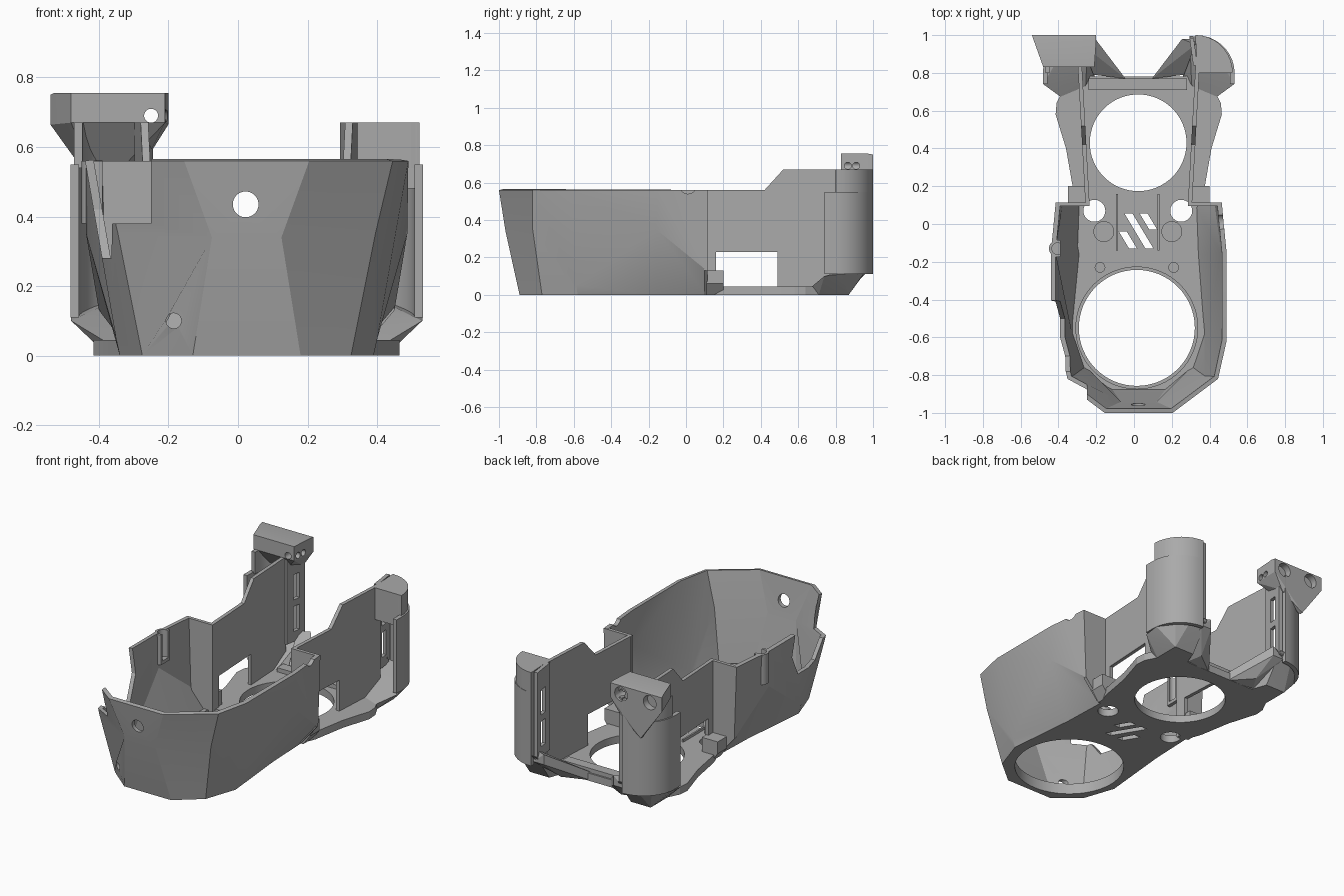
import bpy, bmesh, math
from mathutils import Vector

if "Cube" in bpy.data.objects:
    bpy.data.objects.remove(bpy.data.objects["Cube"])

CX = 0.025  # mirror plane of the body
GREY = (0.4, 0.4, 0.4, 1)
mat = bpy.data.materials.new("plain grey")
mat.use_nodes = True
mat.diffuse_color = GREY
mat.node_tree.nodes["Principled BSDF"].inputs["Base Color"].default_value = GREY


def finish(name, bm, recalc=True):
    if recalc:
        bmesh.ops.recalc_face_normals(bm, faces=bm.faces)
    me = bpy.data.meshes.new(name)
    bm.to_mesh(me)
    bm.free()
    me.materials.append(mat)
    ob = bpy.data.objects.new(name, me)
    bpy.context.scene.collection.objects.link(ob)
    return ob


def bake(ob):
    dg = bpy.context.evaluated_depsgraph_get()
    ob.data = bpy.data.meshes.new_from_object(ob.evaluated_get(dg))
    ob.modifiers.clear()


def prism(name, pts, vec):
    """Extrude a flat polygon of 3D points along vec."""
    bm = bmesh.new()
    face = bm.faces.new([bm.verts.new(p) for p in pts])
    out = bmesh.ops.extrude_face_region(bm, geom=[face])["geom"]
    bmesh.ops.translate(bm, vec=vec, verts=[v for v in out if isinstance(v, bmesh.types.BMVert)])
    return finish(name, bm)


def slab(name, pts, z0, z1):
    return prism(name, [(x, y, z0) for x, y in pts], (0, 0, z1 - z0))


def box(name, x0, x1, y0, y1, z0, z1):
    return slab(name, [(x0, y0), (x1, y0), (x1, y1), (x0, y1)], z0, z1)


def rod(name, centre, r, depth, axis="Z"):
    bm = bmesh.new()
    bmesh.ops.create_cone(bm, cap_ends=True, segments=64, radius1=r, radius2=r, depth=depth)
    q = Vector((0, 0, 1)).rotation_difference(Vector([float(a == axis) for a in "XYZ"]))
    for v in bm.verts:
        v.co = q @ v.co + Vector(centre)
    return finish(name, bm)


def hull(name, pts):
    bm = bmesh.new()
    for p in pts:
        bm.verts.new(p)
    bmesh.ops.convex_hull(bm, input=bm.verts)
    return finish(name, bm)


def wall(name, rings, thick, offset):
    """Loft open rings from bottom to top, then give them thickness."""
    bm = bmesh.new()
    rows = [[bm.verts.new(p) for p in ring] for ring in rings]
    for lo, hi in zip(rows, rows[1:]):
        for i in range(len(lo) - 1):
            bm.faces.new((lo[i], hi[i], hi[i + 1], lo[i + 1]))
    ob = finish(name, bm, recalc=False)
    mod = ob.modifiers.new("thickness", "SOLIDIFY")
    mod.thickness, mod.offset = thick, offset
    bake(ob)
    return ob


def cut(ob, cutters):
    for c in cutters:
        c.hide_render = True
        mod = ob.modifiers.new("cut", "BOOLEAN")
        mod.operation, mod.object, mod.solver = "DIFFERENCE", c, "EXACT"
    bake(ob)
    for c in cutters:
        bpy.data.objects.remove(c)


def both(half):
    """Mirror a list of (u, y, ...) into a full left-to-right outline."""
    return [(CX + p[0], *p[1:]) for p in half] + [(CX - p[0], *p[1:]) for p in reversed(half)]


# Front shell: faceted, flared bowl with a triangular facet low on each side
bottom = [(.315, .11), (.325, -.16), (.365, -.58), (.30, -.77), (.155, -.89)]
middle = [(.425, .11, .13), (.462, -.16, .35), (.376, -.585, .05), (.37, -.82, .35), (.10, -.965, .34)]
top = [(.44, .11), (.465, -.15), (.465, -.62), (.42, -.82), (.18, -1.0)]
shell = wall("front_shell", [both([(*p, 0) for p in bottom]), both(middle),
                             both([(*p, .56) for p in top])], .025, -1)
cut(shell, [
    prism("corner_cutter", [(-.7, y, z) for y, z in
          [(-1.1, .38), (-.78, .38), (-.70, .28), (-.50, .28), (-.41, .42), (-.40, .7), (-1.1, .7)]],
          (.45, 0, 0)),
    rod("nose_hole_cutter", (.022, -1, .435), .037, .3, "Y"),
    rod("small_hole_cutter", (-.185, -.9, .1), .022, .3, "Y"),
    rod("rim_notch_cutter", (.48, .01, .585), .045, .2, "X"),
    rod("groove_cutter", (-.405, -.13, .5), .03, .24),
])

# Half-round channel on the right wall
channel = rod("right_channel", (-.405, -.13, .47), .045, .18)
cut(channel, [rod("groove_cutter", (-.405, -.13, .5), .03, .2),
              box("open_side_cutter", -.39, -.3, -.2, -.05, .3, .6)])

# Floor plate with round openings, screw holes and slots
floor = slab("floor_plate", both([
    (.22, .78), (.37, .8), (.39, .73), (.435, .64), (.44, .58), (.385, .4), (.35, .2)] + bottom), 0, .045)
slots = [(-.05, .055, -.13), (-.08, -.04, -.13), (.03, .055, -.03)]
cutters = [rod("front_opening_cutter", (.015, -.55, 0), .307, .4),
           rod("rear_opening_cutter", (.022, .43, 0), .256, .4)]
for s in (-1, 1):
    cutters.append(rod("through_hole_cutter", (.02 + s * .23, .07, 0), .058, .3))
for x, y0, y1 in slots:
    dx = (y0 - y1) * .6
    cutters.append(slab("slot_cutter", [(x, y0), (x + .042, y0), (x + .042 + dx, y1), (x + dx, y1)], -.1, .2))
cut(floor, cutters)

# Raised details on the floor
ring = rod("front_ring_lip", (.015, -.55, .05), .325, .03)
cut(ring, [rod("ring_cutter", (.015, -.55, .05), .307, .2)])
box("rear_cross_bar", -.24, .28, .71, .77, .04, .07)
for s in (-1, 1):
    rod("floor_boss", (.02 + s * .18, -.04, .055), .055, .03)
    rod("small_boss", (.015 + s * .195, -.23, .05), .028, .03)
    box("centre_plate_rib", .02 + s * .11 - .005, .02 + s * .11 + .005, -.14, .16, .04, .06)

ARC = [math.radians(a) for a in range(0, 91, 10)]
for s, side in ((1, "left"), (-1, "right")):
    def at(u, y, z):
        return (CX + s * u, y, z)

    # Jog from the shell to the rear rail
    prism(side + "_jog_wall", [at(u, .095, z) for u, z in
          [(.26, 0), (.315, 0), (.425, .13), (.44, .56), (.26, .56)]], (0, .02, 0))
    prism(side + "_jog_step", [at(u, .11, z) for u, z in
          [(.27, 0), (.33, 0), (.375, .06), (.375, .13), (.27, .13)]], (0, .09, 0))

    # Thin rear rail with a stepped top and a window
    rail = prism(side + "_rail", [at(.26 + .055 * (y - .1), y, z) for y, z in
                 [(.1, .02), (.85, .02), (.85, .67), (.52, .67), (.42, .56), (.1, .56)]],
                 (s * .022, 0, 0))
    window = box("window_cutter", CX + s * .15, CX + s * .4, .16, .49, .045, .23)
    cut(rail, [window])

    # Rounded rear post
    arc = [(.30 + .195 * math.sin(a), .80 + .188 * math.cos(a)) for a in ARC]
    wall(side + "_post", [[at(u, y, z) for u, y in arc + [(.495, .74)]] for z in (.11, .55)], .025, 0)
    upper = [(u - .01 * math.sin(a), y) for (u, y), a in zip(arc, ARC)]
    wall(side + "_post_upper", [[at(u, y, z) for u, y in upper] for z in (.54, .67)], .025, 0)

    # Inner post wall with two slots
    inner = wall(side + "_post_inner_wall", [[at(.30, .84, z), at(.28, .985, z)] for z in (.15, .67)], .022, 0)
    cut(inner, [box("slot_cutter", CX + s * .2, CX + s * .36, .89, .94, z, z + .15) for z in (.21, .4)])

    # Chamfered foot and sloped gusset below the post
    hull(side + "_foot", [at(*p) for p in [
        (.23, .76, 0), (.34, .62, 0), (.40, .71, 0), (.40, .87, 0), (.27, .87, 0),
        (.27, .995, .17), (.36, .99, .17), (.45, .93, .14), (.505, .83, .11), (.505, .74, .1),
        (.28, .74, .05)]])
    hull(side + "_gusset", [at(*p) for p in [
        (.07, .77, .0), (.07, .77, .05), (.24, .79, .0), (.24, .79, .06),
        (.2, .86, .02), (.23, .98, .13), (.23, .98, .19), (.30, .98, .13), (.30, .95, .19)]])

# Left post: cap and front lintel
slab("left_post_cap", [(CX + u, y) for u, y in [(.31, .82)] + upper], .645, .67)
box("left_post_lintel", CX + .30, CX + .49, .80, .825, .48, .67)

# Right post: flared head with two screw holes
head = hull("right_head", [(x, 1, z) for x in (-.54, -.2) for z in (.665, .75)] + [
    (-.53, .97, .755), (-.2, .97, .755), (-.53, .97, .665), (-.2, .97, .665),
    (-.48, .83, .755), (-.21, .83, .755), (-.48, .83, .67), (-.21, .83, .67),
    (-.46, .99, .59), (-.26, .99, .57), (-.40, 1, .47), (-.40, .98, .47)])
cut(head, [rod("screw_cutter", (-.46, 1, .70), .042, .08, "Y"),
           rod("screw_cutter", (-.27, 1, .70), .042, .08, "Y"),
           rod("through_cutter", (-.25, 1, .69), .02, .5, "Y")]
    + [rod("side_hole_cutter", (-.21, y, .69), .018, .06, "X") for y in (.865, .91)])

# Smooth shading with sharp edges kept
bpy.ops.object.select_all(action="DESELECT")
for ob in bpy.context.scene.objects:
    if ob.type == "MESH":
        ob.select_set(True)
        bpy.context.view_layer.objects.active = ob
bpy.ops.object.shade_smooth_by_angle(angle=math.radians(15))
